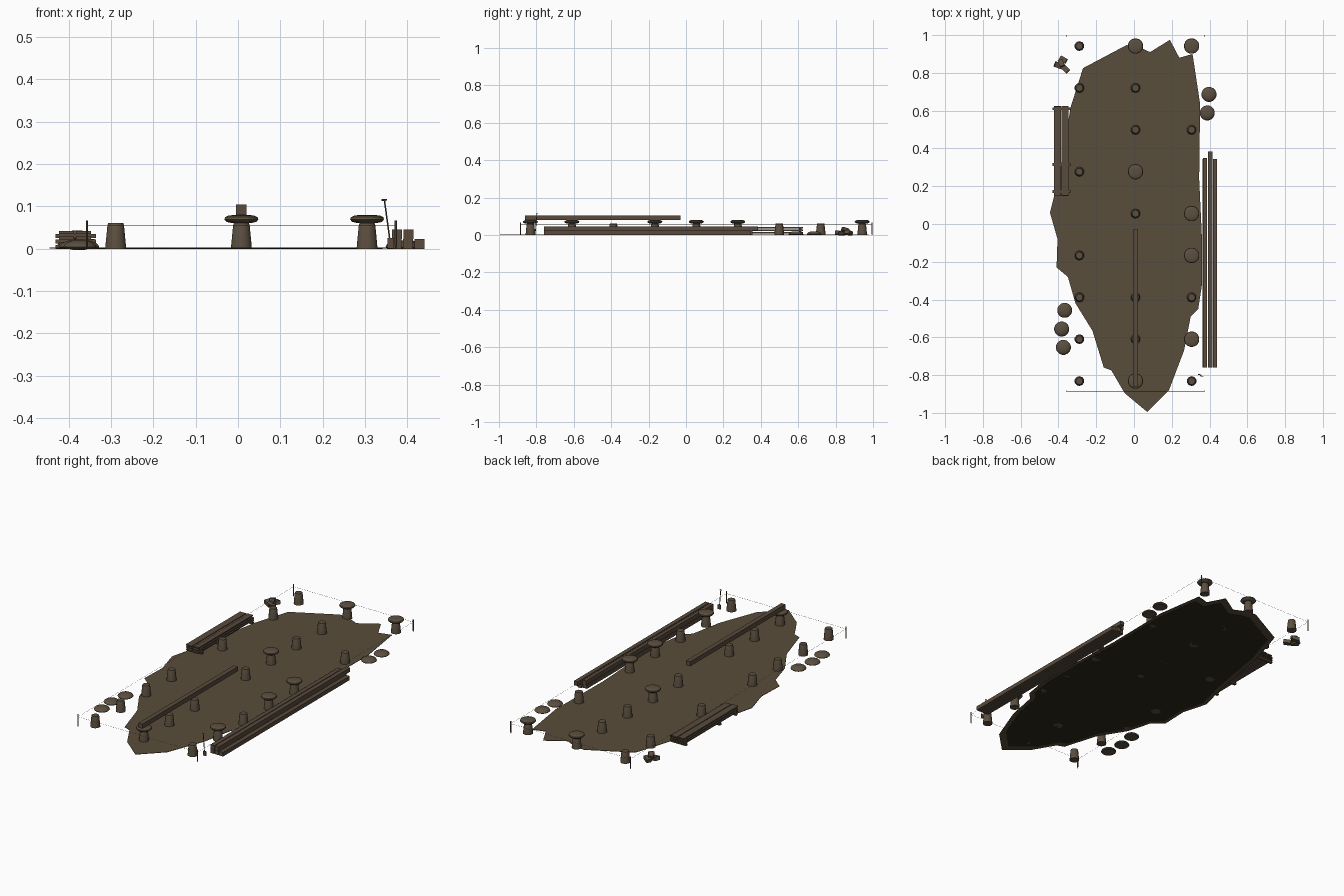
import bpy, bmesh, math, random
from mathutils import Vector, Matrix

if "Cube" in bpy.data.objects:
    bpy.data.objects.remove(bpy.data.objects["Cube"])
random.seed(4)

def material(name, col):
    m = bpy.data.materials.new(name)
    m.diffuse_color = (*col, 1)
    m.use_nodes = True
    m.node_tree.nodes["Principled BSDF"].inputs["Base Color"].default_value = m.diffuse_color
    return m

EARTH = material("earth brown", (0.100, 0.074, 0.044))
STONE = material("stone brown", (0.105, 0.077, 0.050))
WOOD = material("timber brown", (0.100, 0.070, 0.046))
SUBSOIL = material("dark subsoil", (0.025, 0.022, 0.011))

def finish(name, bm, mat, smooth=False):
    bmesh.ops.recalc_face_normals(bm, faces=bm.faces)
    me = bpy.data.meshes.new(name)
    bm.to_mesh(me)
    bm.free()
    me.materials.append(mat)
    ob = bpy.data.objects.new(name, me)
    bpy.context.collection.objects.link(ob)
    if smooth:
        bpy.context.view_layer.objects.active = ob
        ob.select_set(True)
        bpy.ops.object.shade_smooth_by_angle(angle=math.radians(40))
        ob.select_set(False)
    return ob

def box(name, x, y, z, mat, rot=None):
    """Box from (min, max) pairs, optionally turned about its centre."""
    bm = bmesh.new()
    c = Vector([(a[0] + a[1]) / 2 for a in (x, y, z)])
    s = [a[1] - a[0] for a in (x, y, z)]
    m = Matrix.Translation(c) @ (rot.to_4x4() if rot else Matrix()) @ Matrix.Diagonal((*s, 1))
    bmesh.ops.create_cube(bm, size=1, matrix=m)
    return finish(name, bm, mat)

def lathe(name, profile, loc, n, mat, smooth=False):
    """Turn a list of (radius, height) into a closed solid."""
    bm = bmesh.new()
    rings = [[bm.verts.new((loc[0] + r * math.cos(2 * math.pi * (i + .5) / n),
                            loc[1] + r * math.sin(2 * math.pi * (i + .5) / n), loc[2] + z))
              for i in range(n)] for r, z in profile]
    for a, b in zip(rings, rings[1:]):
        for i in range(n):
            bm.faces.new((a[i], a[(i + 1) % n], b[(i + 1) % n], b[i]))
    bm.faces.new(rings[0])
    bm.faces.new(rings[-1])
    return finish(name, bm, mat, smooth)

def rod(name, a, b, r, mat, n=6):
    a, b = Vector(a), Vector(b)
    d = b - a
    m = Matrix.Translation((a + b) / 2) @ d.to_track_quat('Z', 'Y').to_matrix().to_4x4()
    bm = bmesh.new()
    bmesh.ops.create_cone(bm, cap_ends=True, segments=n, radius1=r, radius2=r, depth=d.length, matrix=m)
    return finish(name, bm, mat)

# irregular trampled ground over a smaller dark underside
outline = [(-.27, .825), (-.04, .947), (.02, .94), (.085, .91), (.19, .975), (.24, .88), (.31, .90),
           (.35, .635), (.345, .24), (.36, -.08), (.36, -.32), (.34, -.45), (.30, -.49), (.265, -.67),
           (.185, -.88), (.07, -.995), (-.05, -.895), (-.12, -.775), (-.16, -.76), (-.22, -.565),
           (-.31, -.42), (-.35, -.28), (-.41, -.23), (-.405, -.08), (-.445, .06), (-.40, .24), (-.335, .62)]

def slab(name, scale, z0, z1, mat):
    bm = bmesh.new()
    face = bm.faces.new([bm.verts.new((x * scale, y * scale, z0)) for x, y in outline])
    ext = bmesh.ops.extrude_face_region(bm, geom=[face])
    top = [v for v in ext['geom'] if isinstance(v, bmesh.types.BMVert)]
    bmesh.ops.translate(bm, verts=top, vec=(0, 0, z1 - z0))
    finish(name, bm, mat)

slab("ground_patch", 1, .001, .003, EARTH)
slab("ground_underside", .95, 0, .0015, SUBSOIL)

# grid of tapered stones, some missing, some with mushroom caps
POST = [(.026, 0), (.025, .012), (.0205, .056), (.0185, .061)]
CAP = [(.022, 0), (.036, .003), (.041, .009), (.039, .014), (.031, .018), (.016, .0195)]
DOME = [(.036, 0), (.040, .004), (.037, .010), (.030, .015), (.017, .0195)]
rows = [.942 - .2217 * i for i in range(9)]
layout = {-.289: "PP.P.PPPP", .008: "CPPCP.PPC", .305: "C.P.CCPCP"}
for x, marks in layout.items():
    for y, k in zip(rows, marks):
        if k == '.':
            continue
        lathe("base_stone", POST, (x, y, 0), 10, STONE, True)
        if k == 'C':
            lathe("cap_stone", CAP, (x, y, .0605), 16, STONE, True)

# caps waiting on the grass
for x, y in [(.397, .686), (.388, .588), (-.367, -.457), (-.383, -.556), (-.374, -.653)]:
    lathe("loose_cap", DOME, (x, y, 0), 16, STONE, True)

# first beam laid on the caps
box("laid_beam", (-.005, .020), (-.86, -.03), (.08, .105), WOOD)

# stacked beams on the right
for x, z, y1 in [(.375, 0, .345), (.402, 0, .355), (.429, 0, .345), (.376, .0235, .350), (.403, .0235, .385)]:
    box("stacked_beam", (x - .0115, x + .0115), (-.76, y1), (z, z + .0225), WOOD)

# plank pile on the left, with spacers between layers
for i in range(3):
    z = .003 + i * .013
    for y in (.172, .315, .61):
        box("plank_spacer", (-.431, -.335), (y - .007, y + .007), (z - .003, z + .006), WOOD)
    for x in (-.405, -.365):
        o = random.uniform(-.005, .005)
        box("plank", (x - .018, x + .018), (.153 + o, .627 + o), (z + .006, z + .0125), WOOD)

# heap of broken blocks
for x, y, z, s in [(-.40, .84, .012, .030), (-.375, .87, .012, .028), (-.362, .82, .010, .028), (-.385, .852, .029, .026)]:
    e = Matrix.Rotation(random.uniform(.2, 1.3), 3, 'Z') @ Matrix.Rotation(random.uniform(-.4, .4), 3, 'X')
    box("rubble_block", (x - s / 2, x + s / 2), (y - s * .7, y + s * .7), (z - s * .35, z + s * .35), STONE, e)

# corner stakes and setting-out cord
corners = [(-.357, -.885), (.373, -.885), (.373, .995), (-.357, .995)]
for (x, y), (x2, y2) in zip(corners, corners[1:] + corners[:1]):
    lathe("corner_stake", [(.0015, 0), (.003, .008), (.003, .067)], (x, y, 0), 6, WOOD)
    rod("cord", (x, y, .054), (x2, y2, .054), .0005, WOOD, 4)

# spade standing upright in the soil
rod("spade_shaft", (.359, -.805, .02), (.346, -.797, .115), .002, WOOD)
rod("spade_grip", (.339, -.797, .115), (.352, -.797, .116), .002, WOOD)
box("spade_blade", (.353, .369), (-.8075, -.8035), (.001, .026), WOOD)
